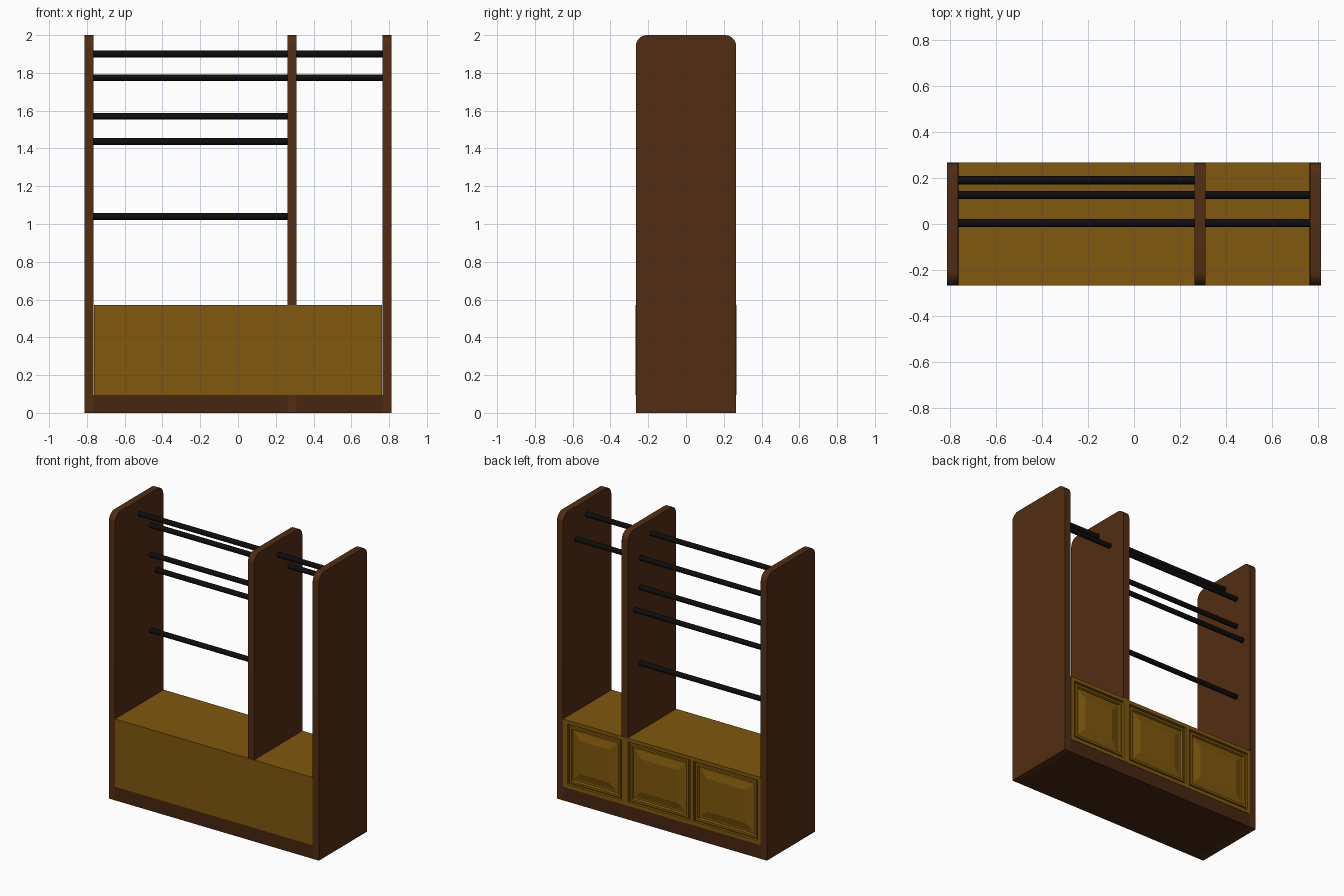
import bpy, bmesh, math
from mathutils import Vector

if "Cube" in bpy.data.objects:
    bpy.data.objects.remove(bpy.data.objects["Cube"])


def material(name, rgb):
    m = bpy.data.materials.new(name)
    m.diffuse_color = (*rgb, 1)
    m.use_nodes = True
    m.node_tree.nodes["Principled BSDF"].inputs["Base Color"].default_value = m.diffuse_color
    return m


DARK = material("dark_wood", (0.084, 0.026, 0.006))
PLINTH = material("plinth_wood", (0.062, 0.019, 0.005))
GOLD = material("golden_wood", (0.214, 0.098, 0.004))
BLACK = material("black_metal", (0.004, 0.004, 0.004))


def finish(bm, name, mat):
    bmesh.ops.recalc_face_normals(bm, faces=bm.faces)
    me = bpy.data.meshes.new(name)
    bm.to_mesh(me)
    bm.free()
    me.materials.append(mat)
    ob = bpy.data.objects.new(name, me)
    bpy.context.collection.objects.link(ob)
    return ob


def box_bm(x0, x1, y0, y1, z0, z1):
    bm = bmesh.new()
    bmesh.ops.create_cube(bm, size=1)
    for v in bm.verts:
        v.co = Vector(((x0 + x1) / 2 + v.co.x * (x1 - x0),
                       (y0 + y1) / 2 + v.co.y * (y1 - y0),
                       (z0 + z1) / 2 + v.co.z * (z1 - z0)))
    return bm


def smooth(ob):
    bpy.ops.object.select_all(action='DESELECT')
    ob.select_set(True)
    bpy.context.view_layer.objects.active = ob
    bpy.ops.object.shade_smooth_by_angle(angle=math.radians(30))


D = 0.266      # half depth
W = 0.812      # half width
T = 0.048      # panel thickness
IN = W - T     # inner half width
MID0, MID1 = 0.263, 0.311


# Upright panels: square at the floor, rounded at the top corners
def upright(name, x0, x1, z0, r=0.06):
    bm = bmesh.new()
    pts = [(-D, z0), (D, z0)]
    for cy, start in ((D - r, 0), (-D + r, 90)):
        for i in range(9):
            a = math.radians(start + i * 90 / 8)
            pts.append((cy + r * math.cos(a), 2 - r + r * math.sin(a)))
    face = bm.faces.new([bm.verts.new((x0, y, z)) for y, z in pts])
    ext = bmesh.ops.extrude_face_region(bm, geom=[face])
    moved = [g for g in ext["geom"] if isinstance(g, bmesh.types.BMVert)]
    bmesh.ops.translate(bm, verts=moved, vec=(x1 - x0, 0, 0))
    smooth(finish(bm, name, DARK))


upright("left_side_panel", -W, -IN, 0)
upright("right_side_panel", IN, W, 0)
upright("divider_panel", MID0, MID1, 0.005)

# Plinth under the cabinet
finish(box_bm(-IN, IN, -D, D, 0, 0.096), "plinth", PLINTH)

# Cabinet with three raised-panel doors cut into its back face
bm = box_bm(-IN + 0.002, IN - 0.002, -0.268, 0.268, 0.096, 0.57)
doors = [(-0.742, -0.247), (-0.217, 0.262), (0.312, 0.73)]
DZ0, DZ1 = 0.122, 0.544


def cut(co, no):
    bmesh.ops.bisect_plane(bm, geom=bm.verts[:] + bm.edges[:] + bm.faces[:],
                           plane_co=co, plane_no=no)


for x in (e for d in doors for e in d):
    cut((x, 0, 0), (1, 0, 0))
for z in (DZ0, DZ1):
    cut((0, 0, z), (0, 0, 1))
bm.normal_update()
cells = []
for f in bm.faces:
    c = f.calc_center_median()
    if f.normal.y > 0.9 and DZ0 < c.z < DZ1 and any(a < c.x < b for a, b in doors):
        cells.append(f)
# gap around door, door edge, frame, inner groove, groove floor, raised field
for t, d in ((0.002, -0.014), (0.007, 0), (0.003, 0.010), (0.016, 0),
             (0.006, -0.012), (0.012, 0), (0.05, 0.013)):
    bmesh.ops.inset_individual(bm, faces=cells, thickness=t, depth=d,
                               use_even_offset=True)
finish(bm, "cabinet_with_doors", GOLD)


# Hanging rails
def rail(name, x0, x1, y, z, r=0.0175):
    bpy.ops.mesh.primitive_cylinder_add(vertices=24, radius=r, depth=x1 - x0,
                                        location=((x0 + x1) / 2, y, z),
                                        rotation=(0, math.pi / 2, 0))
    ob = bpy.context.object
    ob.name = name
    ob.data.materials.append(BLACK)
    smooth(ob)


RAILS = [(0.005, 1.90), (0.126, 1.775), (0.126, 1.57), (0.19, 1.437), (0.126, 1.04)]
for i, (y, z) in enumerate(RAILS):
    rail(f"wide_bay_rail_{i + 1}", -IN, MID0, y, z)
for i, (y, z) in enumerate(RAILS[:2]):
    rail(f"narrow_bay_rail_{i + 1}", MID1, IN, y, z)
